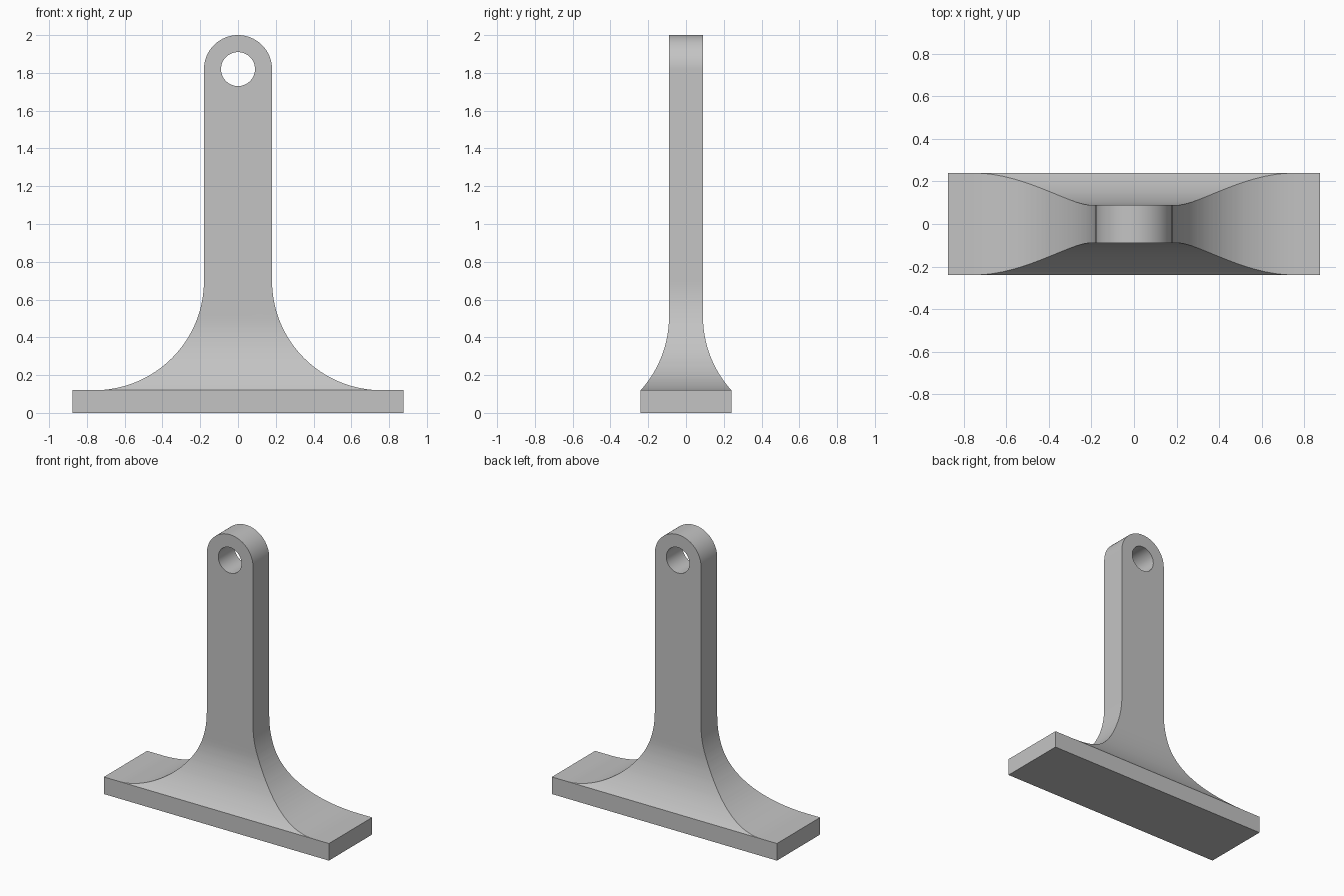
import bpy, bmesh
from math import sin, cos, pi, acos, radians
from mathutils import Vector

cube = bpy.data.objects.get("Cube")
if cube:
    bpy.data.objects.remove(cube, do_unlink=True)

grey = bpy.data.materials.new("plain grey")
grey.use_nodes = True
colour = (0.55, 0.55, 0.55, 1)
grey.diffuse_color = colour
grey.node_tree.nodes["Principled BSDF"].inputs["Base Color"].default_value = colour

BASE_X, BASE_Y, BASE_Z = 0.875, 0.24, 0.12
STEM_X, STEM_Y = 0.18, 0.09
EYE_Z, HOLE_R, FILLET = 1.82, 0.09, 0.58


def arc(cx, cz, r, a0, a1, n):
    return [(cx + r * cos(a0 + (a1 - a0) * i / n),
             cz + r * sin(a0 + (a1 - a0) * i / n)) for i in range(n + 1)]


def prism(name, outline, axis, depth):
    """Extrude a (u, z) outline symmetrically along the x or y axis."""
    bm = bmesh.new()
    place = (lambda u, z: (-depth, u, z)) if axis == "x" else (lambda u, z: (u, -depth, z))
    face = bm.faces.new([bm.verts.new(place(u, z)) for u, z in outline])
    grown = bmesh.ops.extrude_face_region(bm, geom=[face])["geom"]
    move = Vector((2 * depth, 0, 0)) if axis == "x" else Vector((0, 2 * depth, 0))
    bmesh.ops.translate(bm, vec=move, verts=[g for g in grown if isinstance(g, bmesh.types.BMVert)])
    bmesh.ops.recalc_face_normals(bm, faces=bm.faces)
    mesh = bpy.data.meshes.new(name)
    bm.to_mesh(mesh)
    bm.free()
    mesh.materials.append(grey)
    obj = bpy.data.objects.new(name, mesh)
    bpy.context.collection.objects.link(obj)
    return obj


def mirrored(half):
    """Close a right-hand half outline with its reflection."""
    return half + [(-u, z) for u, z in reversed(half) if abs(u) > 1e-5]


# Front silhouette: base plate, wide fillets, straight stem, round eye
front = [(BASE_X, 0), (BASE_X, BASE_Z)]
front += arc(STEM_X + FILLET, BASE_Z + FILLET, FILLET, 1.5 * pi, pi, 32)
front += arc(0, EYE_Z, STEM_X, 0, pi / 2, 24)
bracket = prism("bracket", mirrored(front), "y", 0.4)

# Side silhouette: flared foot, narrowing into the flat stem
sweep = acos((FILLET - (BASE_Y - STEM_Y)) / FILLET)
foot_z = BASE_Z + FILLET * sin(sweep)
side = [(BASE_Y, -0.1)]
side += arc(STEM_Y + FILLET, foot_z, FILLET, pi + sweep, pi, 24)
side += [(STEM_Y, 2.1)]
side_shape = prism("side_cutter", mirrored(side), "x", 1.0)

# Pin hole through the eye
hole = prism("hole_cutter", arc(0, EYE_Z, HOLE_R, 0, 2 * pi, 48)[:-1], "y", 0.5)

for cutter, operation in ((side_shape, "INTERSECT"), (hole, "DIFFERENCE")):
    cutter.hide_render = True
    mod = bracket.modifiers.new(cutter.name, "BOOLEAN")
    mod.object, mod.operation, mod.solver = cutter, operation, "EXACT"

bpy.ops.object.select_all(action="DESELECT")
bracket.select_set(True)
bpy.context.view_layer.objects.active = bracket
for name in [m.name for m in bracket.modifiers]:
    bpy.ops.object.modifier_apply(modifier=name)
for cutter in (side_shape, hole):
    bpy.data.objects.remove(cutter, do_unlink=True)

bpy.ops.object.shade_smooth_by_angle(angle=radians(25))
